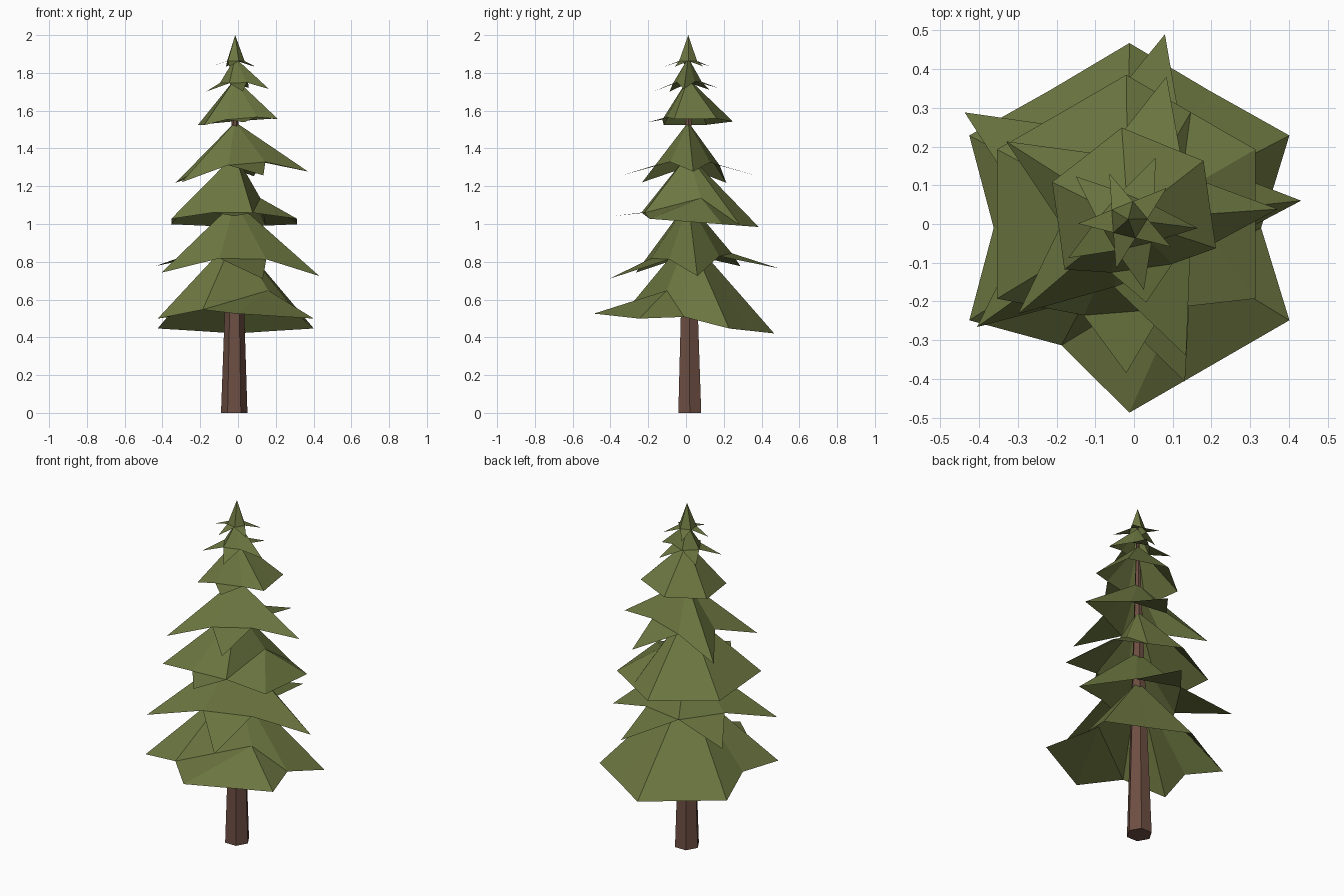
import bpy, bmesh
from math import cos, sin, radians

if "Cube" in bpy.data.objects:
    bpy.data.objects.remove(bpy.data.objects["Cube"])


def material(name, rgb):
    m = bpy.data.materials.new(name)
    m.diffuse_color = (*rgb, 1)
    m.use_nodes = True
    m.node_tree.nodes["Principled BSDF"].inputs["Base Color"].default_value = m.diffuse_color
    return m


GREEN = material("needle green", (0.150, 0.182, 0.052))
BROWN = material("bark brown", (0.155, 0.078, 0.056))


def add_object(name, bm, mat):
    mesh = bpy.data.meshes.new(name)
    bm.to_mesh(mesh)
    bm.free()
    mesh.materials.append(mat)
    bpy.context.collection.objects.link(bpy.data.objects.new(name, mesh))


AXIS = (-0.015, 0.012)


def tier(name, n, apex, centre, radius, phase, z, tilt, notch, lift,
         flat=(), moved={}, fill=()):
    """Hollow skirt of n branch tips with a notch after each tip.
    flat: tips that fold out from a crease between their two notches.
    moved: notch index -> (radius, angle shift, lift) for odd notches.
    fill: notches closed by a face up to the line between their tips."""
    bm = bmesh.new()

    def point(angle, r, dz):
        x = centre[0] + r * cos(radians(angle))
        y = centre[1] + r * sin(radians(angle))
        return bm.verts.new((x, y, z + tilt[0] * x + tilt[1] * y + dz))

    step = 360 / n
    top = bm.verts.new((*AXIS, apex))
    tips = [point(phase + step * i, radius, 0) for i in range(n)]
    dips = []
    for i in range(n):
        r, shift, dz = moved.get(i, (notch, 0, lift))
        dips.append(point(phase + step * (i + 0.5) + shift, r, dz))
    for i in range(n):
        a, t, b = dips[i - 1], tips[i], dips[i]
        if i in flat:
            bm.faces.new((top, a, b))
            bm.faces.new((a, t, b))
        else:
            bm.faces.new((top, a, t))
            bm.faces.new((top, t, b))
        if i in fill:
            bm.faces.new((b, t, tips[(i + 1) % n]))
    add_object(name, bm, GREEN)


# Trunk: six-sided taper reaching into the crown
bm = bmesh.new()
low, high = [], []
for i in range(6):
    c, s = cos(radians(60 * i)), sin(radians(60 * i))
    low.append(bm.verts.new((-0.02 + 0.07 * c, 0.02 + 0.07 * s, 0)))
    high.append(bm.verts.new((AXIS[0] + 0.004 * c, AXIS[1] + 0.004 * s, 1.93)))
for i in range(6):
    j = (i + 1) % 6
    bm.faces.new((low[i], low[j], high[j], high[i]))
bm.faces.new(low[::-1])
bm.faces.new(high)
add_object("trunk", bm, BROWN)

# Foliage tiers, bottom to top
tier("foliage_1", 6, 0.94, (-0.012, -0.01), 0.477, 30, 0.472, (0, -0.11),
     0.41, 0.0, flat=(4, 5), fill=(4,),
     moved={2: (0.35, 0, 0.035), 3: (0.35, 0, 0.04),
            4: (0.195, 32, 0.165), 5: (0.34, 0, 0.035)})
tier("foliage_2", 5, 1.12, (-0.04, 0.033), 0.472, 3.3, 0.74, (-0.045, 0.06),
     0.225, 0.085, flat=(1, 2, 4))
tier("foliage_3", 6, 1.37, (-0.02, 0), 0.385, 30, 1.013, (0, -0.075),
     0.333, 0.0, flat=(0, 4, 5), fill=(5,),
     moved={3: (0.26, 5, 0.03), 4: (0.24, -6, 0.03), 5: (0.16, 30, 0.13)})
tier("foliage_4", 5, 1.54, (-0.008, 0.012), 0.38, 4, 1.246, (0.085, 0),
     0.18, 0.07, flat=(1, 4))
tier("foliage_5", 6, 1.77, (0, 0.023), 0.228, -22, 1.54, (0.08, 0.02),
     0.197, 0.0, flat=(5,),
     moved={4: (0.16, 0, 0.02), 5: (0.16, 0, 0.02)})
tier("foliage_6", 5, 1.88, (-0.015, 0.005), 0.18, -5, 1.71, (0.03, 0.05),
     0.08, 0.04, flat=(1, 2, 3, 4))
tier("foliage_7", 5, 2.0, (-0.015, 0.01), 0.13, 40, 1.833, (0, 0),
     0.05, 0.03, flat=range(5))
